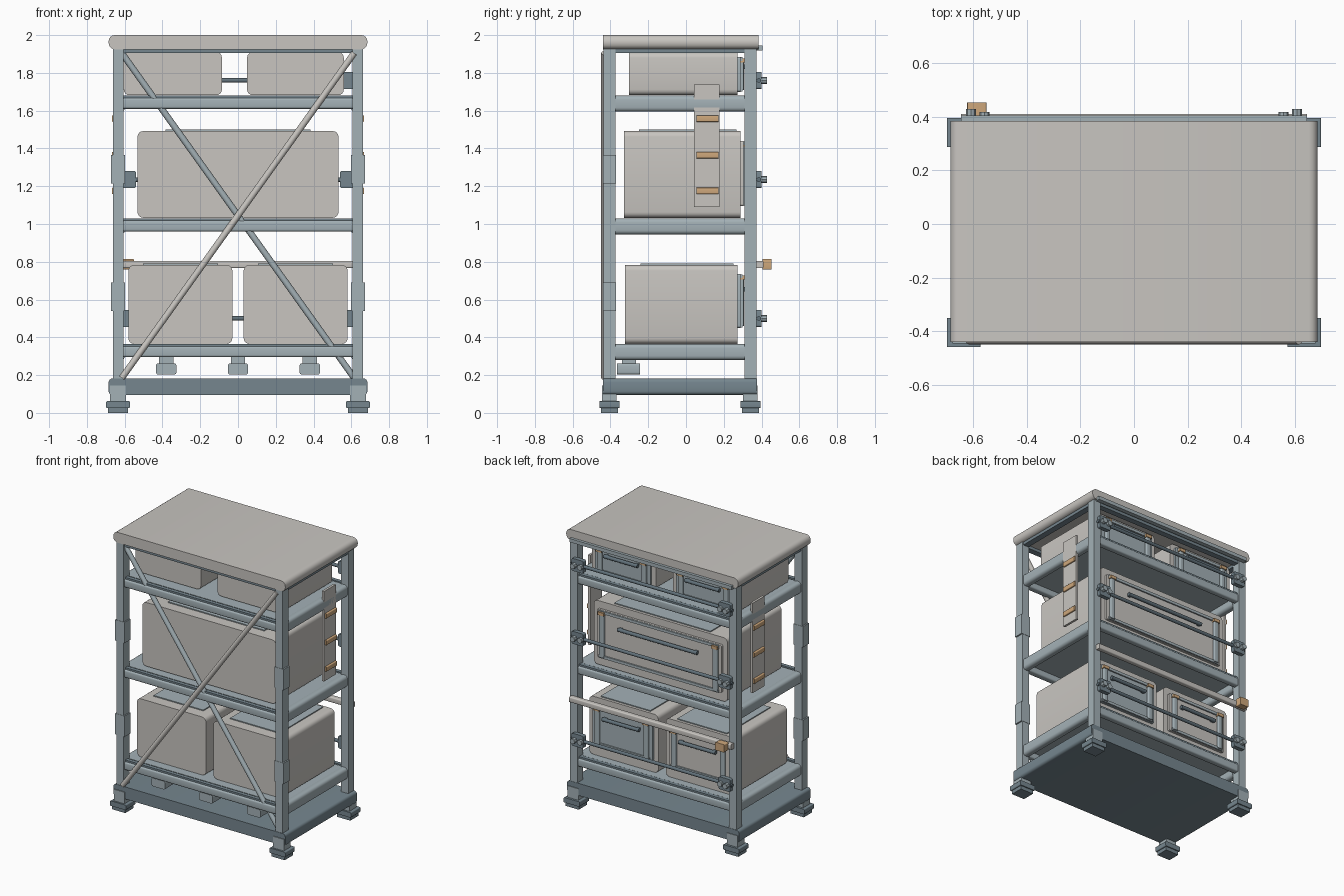
import bpy, bmesh
from mathutils import Vector

cube = bpy.data.objects.get("Cube")
if cube:
    bpy.data.objects.remove(cube, do_unlink=True)


def material(name, r, g, b):
    m = bpy.data.materials.new(name)
    m.use_nodes = True
    m.diffuse_color = (r, g, b, 1)
    m.node_tree.nodes["Principled BSDF"].inputs["Base Color"].default_value = (r, g, b, 1)
    return m


GREY = material("warm light grey", 0.58, 0.56, 0.53)
STEEL = material("pale blue steel", 0.37, 0.44, 0.47)
SLATE = material("slate blue", 0.18, 0.24, 0.275)
DARK = material("dark slate", 0.12, 0.165, 0.195)
TAN = material("tan orange", 0.62, 0.39, 0.20)


def finish(name, bm, mat):
    mesh = bpy.data.meshes.new(name)
    bm.to_mesh(mesh)
    bm.free()
    mesh.materials.append(mat)
    ob = bpy.data.objects.new(name, mesh)
    bpy.context.collection.objects.link(ob)
    bpy.ops.object.select_all(action='DESELECT')
    bpy.context.view_layer.objects.active = ob
    ob.select_set(True)
    bpy.ops.object.shade_smooth_by_angle(angle=0.6)
    return ob


def box(name, xs, ys, zs, mat, axis=None, r=0.01):
    """Box from ranges; edges parallel to the given axis are rounded."""
    bm = bmesh.new()
    bmesh.ops.create_cube(bm, size=1)
    for v in bm.verts:
        for i, (a, b) in enumerate((xs, ys, zs)):
            v.co[i] = (a + b) / 2 + v.co[i] * abs(b - a)
    if axis is not None:
        edges = [e for e in bm.edges
                 if abs((e.verts[0].co - e.verts[1].co).normalized()[axis]) > 0.9]
        bmesh.ops.bevel(bm, geom=edges, offset=r, segments=4, profile=0.5, affect='EDGES')
    return finish(name, bm, mat)


def rod(name, a, b, radius, mat, sides=16):
    a, b = Vector(a), Vector(b)
    bm = bmesh.new()
    bmesh.ops.create_cone(bm, cap_ends=True, segments=sides, radius1=radius,
                          radius2=radius, depth=(b - a).length)
    ob = finish(name, bm, mat)
    ob.rotation_mode = 'QUATERNION'
    ob.rotation_quaternion = (b - a).to_track_quat('Z', 'Y')
    ob.location = (a + b) / 2
    return ob


SIDES = (("left", 1), ("right", -1))
ENDS = (("front", -0.437, -0.373), ("back", 0.31, 0.373))

# Top slab and base tray
box("top_slab", (-0.685, 0.685), (-0.44, 0.385), (1.925, 2), GREY, 1, 0.033)
box("base_tray", (-0.685, 0.685), (-0.44, 0.375), (0.095, 0.182), SLATE, 1, 0.02)

# Posts, sleeves and feet
for side, s in SIDES:
    for end, y0, y1 in ENDS:
        tag = f"{end}_{side}"
        box("post_" + tag, (s * 0.605, s * 0.662), (y0, y1), (0.18, 1.926), STEEL)
        ym = (y0 + y1) / 2
        box("foot_bracket_" + tag, (s * 0.593, s * 0.677), (ym - 0.041, ym + 0.038),
            (0.06, 0.145), STEEL)
        box("foot_pad_" + tag, (s * 0.572, s * 0.698), (ym - 0.054, ym + 0.054),
            (0.026, 0.062), SLATE, 1, 0.006)
        box("foot_sole_" + tag, (s * 0.583, s * 0.688), (ym - 0.046, ym + 0.046),
            (0, 0.026), SLATE)
    for z in (0.54, 1.215):
        box(f"post_sleeve_{side}", (s * 0.597, s * 0.672), (-0.439, -0.371),
            (z, z + 0.15), STEEL)

# Three shelves with rounded rails
for z in (0.365, 1.03, 1.68):
    box("shelf_deck", (-0.61, 0.61), (-0.38, 0.32), (z - 0.03, z - 0.004), STEEL)
    for end, y0, y1 in ENDS:
        box("shelf_rail_" + end, (-0.606, 0.606), (y0 + 0.008, y1 - 0.008),
            (z - 0.07, z - 0.012), STEEL, 0, 0.012)
        box("shelf_lip_" + end, (-0.606, 0.606), (y0 + 0.018, y1 - 0.018),
            (z - 0.014, z), SLATE)
    for side, s in SIDES:
        box("shelf_side_rail_" + side, (s * 0.598, s * 0.655), (-0.374, 0.311),
            (z - 0.085, z), STEEL, 1, 0.022)

# Upper rails beneath the slab
for end, y0, y1 in ENDS:
    box("upper_rail_" + end, (-0.606, 0.606), (y0 + 0.01, y1 - 0.01), (1.904, 1.926), SLATE)
for side, s in SIDES:
    box("upper_rail_" + side, (s * 0.61, s * 0.655), (-0.374, 0.311), (1.904, 1.926), SLATE)
box("upper_back_bar", (-0.645, 0.645), (0.373, 0.405), (1.918, 1.944), STEEL)

# Crossed front braces
rod("brace_pale", (-0.615, -0.432, 0.185), (0.615, -0.432, 1.905), 0.017, GREY)
rod("brace_steel", (0.615, -0.408, 0.185), (-0.615, -0.408, 1.905), 0.017, STEEL)

# Knobs under the lowest shelf
for x in (-0.38, 0, 0.38):
    box("knob_stem", (x - 0.038, x + 0.038), (-0.34, -0.265), (0.255, 0.34), STEEL)
    box("knob_block", (x - 0.054, x + 0.054), (-0.365, -0.243), (0.203, 0.262), STEEL, 1, 0.012)


def container(name, x0, x1, y0, y1, z0, z1, lid, door, door_z):
    """Rounded crate with lid plate, rear door, frame bars, handle and clips."""
    box(name, (x0, x1), (y0, y1), (z0, z1), GREY, 1, 0.03)
    w = x1 - x0
    if lid:
        m = 0.14 * w
        box(name + "_lid", (x0 + m, x1 - m), (y0 + 0.08, y1 - 0.02), (z1 - 0.01, z1 + 0.007), STEEL)
    a, b = x0 + 0.035, x1 - 0.035
    d0, d1 = door_z
    box(name + "_door", (a, b), (y1 - 0.01, y1 + 0.016), (d0, d1), door, 1, 0.012)
    for z in (d0 + 0.012, d1 - 0.012):
        box(name + "_door_edge", (a + 0.02, b - 0.02), (y1 + 0.01, y1 + 0.026),
            (z - 0.01, z + 0.01), STEEL)
    for x in (a + 0.045, b - 0.045):
        box(name + "_door_bar", (x - 0.018, x + 0.018), (y1 + 0.01, y1 + 0.034),
            (d0 + 0.01, d1 - 0.012), STEEL, 2, 0.006)
        box(name + "_clip", (x - 0.024, x + 0.024), (y1 + 0.012, y1 + 0.04),
            (d1 - 0.03, d1 - 0.008), TAN)
    hz = d0 + 0.72 * (d1 - d0)
    h0, h1 = a + 0.17 * w, b - 0.17 * w
    rod(name + "_handle", (h0, y1 + 0.034, hz), (h1, y1 + 0.034, hz), 0.013, DARK)
    for x in (h0 + 0.015, h1 - 0.015):
        box(name + "_handle_mount", (x - 0.012, x + 0.012), (y1 + 0.01, y1 + 0.035),
            (hz - 0.01, hz + 0.01), DARK)


container("lower_crate_right", -0.58, -0.03, -0.322, 0.272, 0.365, 0.783, True, GREY, (0.45, 0.735))
container("lower_crate_left", 0.03, 0.58, -0.322, 0.272, 0.365, 0.783, True, STEEL, (0.45, 0.735))
container("middle_crate", -0.532, 0.532, -0.328, 0.288, 1.033, 1.492, True, GREY, (1.095, 1.44))
container("upper_crate_right", -0.605, -0.085, -0.302, 0.272, 1.682, 1.91, False, STEEL, (1.70, 1.885))
container("upper_crate_left", 0.048, 0.56, -0.302, 0.272, 1.682, 1.91, False, STEEL, (1.70, 1.885))

# Rear locking rods with clamps and nuts
for z in (0.5, 1.235, 1.76):
    rod("locking_rod", (-0.64, 0.385, z), (0.64, 0.385, z), 0.012, DARK)
    for side, s in SIDES:
        box("rod_clamp_" + side, (s * 0.54, s * 0.632), (0.368, 0.4), (z - 0.045, z + 0.045), SLATE, 1, 0.01)
        for x, top in ((0.558, 0.418), (0.608, 0.428)):
            rod("clamp_nut_" + side, (s * x, 0.39, z), (s * x, top, z), 0.019, STEEL, 8)

# Rear guard rail with end latch
box("guard_rail", (-0.645, 0.645), (0.372, 0.41), (0.766, 0.805), GREY, 0, 0.008)
box("guard_latch", (-0.622, -0.55), (0.405, 0.453), (0.758, 0.815), TAN, 1, 0.006)

# Side strips with tan rungs
for side, s in SIDES:
    box("side_strip_" + side, (s * 0.638, s * 0.655), (0.043, 0.178), (1.09, 1.738), GREY)
    for z in (1.175, 1.365, 1.558):
        box("strip_rung_" + side, (s * 0.65, s * 0.668), (0.056, 0.172), (z - 0.017, z + 0.017), TAN, 1, 0.005)
